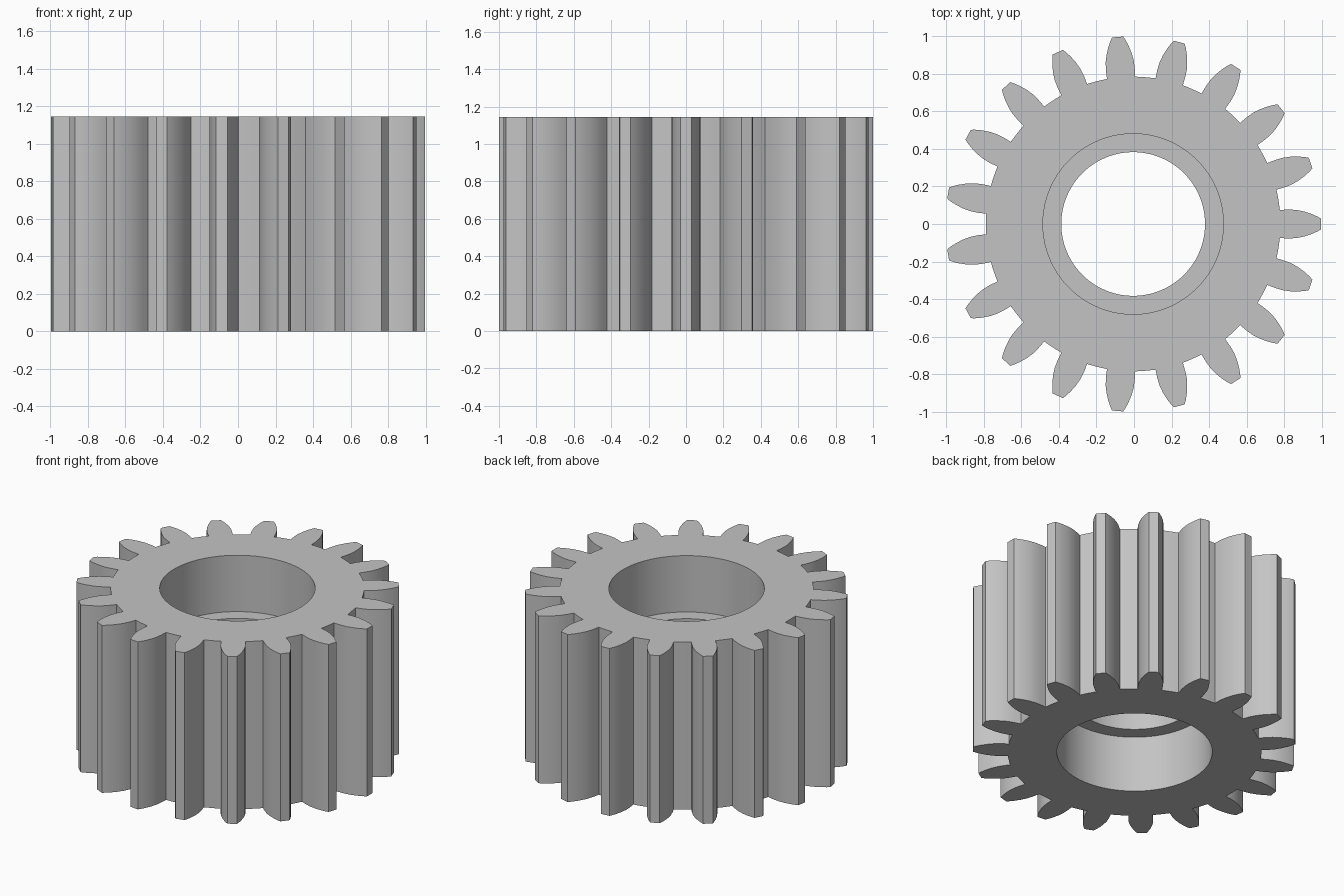
import bpy, bmesh, math
from mathutils import Vector

if "Cube" in bpy.data.objects:
    bpy.data.objects.remove(bpy.data.objects["Cube"])

TEETH = 19
HEIGHT = 1.144
ROOT_R = 0.785
BORE_R, RECESS_R, RECESS_DEPTH = 0.383, 0.481, 0.385
CENTRE_X = -0.0045

# One tooth flank: distance from the axis, half width
FLANK = [(0.782, 0.075), (0.83, 0.077), (0.87, 0.075), (0.91, 0.067),
         (0.95, 0.054), (0.98, 0.041), (1.0, 0.03)]


def gear_outline():
    """Closed outline of the toothed rim, anticlockwise."""
    pitch = 2 * math.pi / TEETH
    root_half = math.atan2(FLANK[0][1], FLANK[0][0])
    points = []
    for i in range(TEETH):
        a = i * pitch
        u = Vector((math.cos(a), math.sin(a)))
        v = Vector((-u.y, u.x))
        points += [u * r - v * h for r, h in FLANK]
        points += [u * r + v * h for r, h in reversed(FLANK)]
        # Root land up to the next tooth
        for k in range(1, 4):
            b = a + root_half + (pitch - 2 * root_half) * k / 4
            points.append(Vector((math.cos(b), math.sin(b))) * ROOT_R)
    return points


def circle(outline, radius):
    """Circle with a point on the same ray as each outline point."""
    return [p.normalized() * radius for p in outline]


def loft_closed(name, rings):
    """Join rings of (points, z) in order, and the last to the first."""
    bm = bmesh.new()
    loops = [[bm.verts.new((p.x + CENTRE_X, p.y, z)) for p in pts]
             for pts, z in rings]
    n = len(loops[0])
    for j, low in enumerate(loops):
        high = loops[(j + 1) % len(loops)]
        for i in range(n):
            k = (i + 1) % n
            bm.faces.new((low[i], low[k], high[k], high[i]))
    bmesh.ops.recalc_face_normals(bm, faces=bm.faces[:])
    mesh = bpy.data.meshes.new(name)
    bm.to_mesh(mesh)
    bm.free()
    obj = bpy.data.objects.new(name, mesh)
    bpy.context.collection.objects.link(obj)
    return obj


# Gear body: toothed rim, recess on both ends, narrower bore between them
rim = gear_outline()
recess, bore = circle(rim, RECESS_R), circle(rim, BORE_R)
gear = loft_closed("spur_gear", [
    (rim, 0), (rim, HEIGHT),
    (recess, HEIGHT), (recess, HEIGHT - RECESS_DEPTH),
    (bore, HEIGHT - RECESS_DEPTH), (bore, RECESS_DEPTH),
    (recess, RECESS_DEPTH), (recess, 0),
])

# Plain grey finish
grey = bpy.data.materials.new("plain_grey")
grey.use_nodes = True
colour = (0.55, 0.55, 0.55, 1)
grey.diffuse_color = colour
grey.node_tree.nodes["Principled BSDF"].inputs["Base Color"].default_value = colour
gear.data.materials.append(grey)

# Smooth flanks and bore, sharp corners
bpy.ops.object.select_all(action='DESELECT')
gear.select_set(True)
bpy.context.view_layer.objects.active = gear
bpy.ops.object.shade_smooth_by_angle(angle=math.radians(30))
